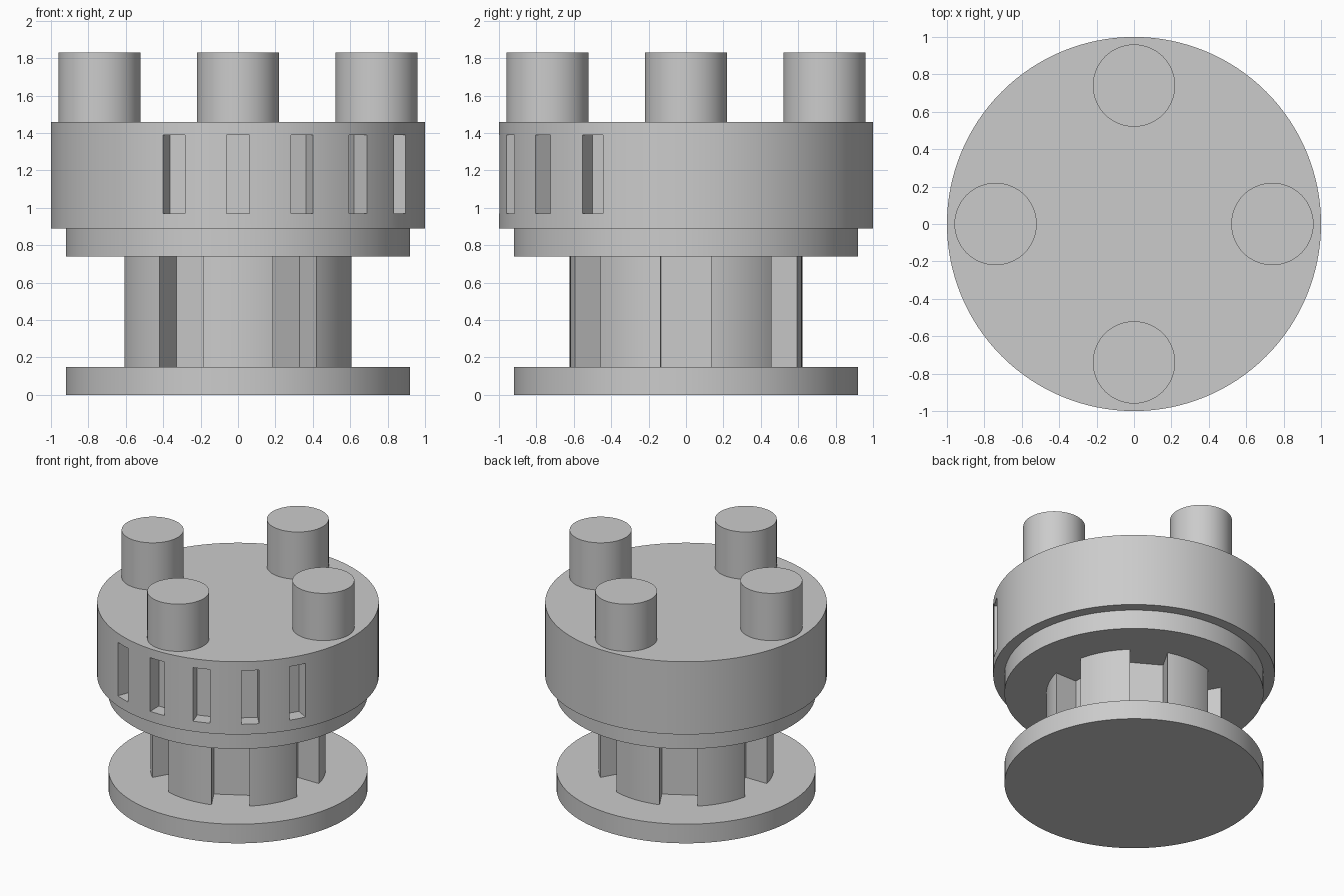
import bpy
import bmesh
from math import sin, cos, radians
from mathutils import Matrix

cube = bpy.data.objects.get("Cube")
if cube:
    bpy.data.objects.remove(cube, do_unlink=True)

# Single plain grey material
GREY = (0.6, 0.6, 0.6, 1.0)
grey = bpy.data.materials.new("plain_grey")
grey.use_nodes = True
grey.diffuse_color = GREY
grey.node_tree.nodes["Principled BSDF"].inputs["Base Color"].default_value = GREY


def make_object(name, bm):
    mesh = bpy.data.meshes.new(name)
    bm.to_mesh(mesh)
    bm.free()
    mesh.materials.append(grey)
    obj = bpy.data.objects.new(name, mesh)
    bpy.context.collection.objects.link(obj)
    return obj


def cylinder(name, radius, bottom, top, x=0, y=0, sides=96):
    bm = bmesh.new()
    bmesh.ops.create_cone(
        bm, cap_ends=True, segments=sides, radius1=radius, radius2=radius,
        depth=top - bottom,
        matrix=Matrix.Translation((x, y, (bottom + top) / 2)))
    return make_object(name, bm)


def cut_radial_slots(target, angles, width, inner, outer, bottom, top):
    """Cut box slots; angles run from the front (-y) towards +x."""
    bm = bmesh.new()
    for angle in angles:
        place = (Matrix.Rotation(radians(angle), 4, "Z")
                 @ Matrix.Translation((0, -(inner + outer) / 2, (bottom + top) / 2))
                 @ Matrix.Diagonal((width, outer - inner, top - bottom, 1)))
        bmesh.ops.create_cube(bm, size=1, matrix=place)
    cutter = make_object("slot_cutter", bm)
    cutter.hide_render = True
    mod = target.modifiers.new("slots", "BOOLEAN")
    mod.operation = "DIFFERENCE"
    mod.solver = "EXACT"
    mod.object = cutter
    bpy.context.view_layer.objects.active = target
    bpy.ops.object.modifier_apply(modifier=mod.name)
    bpy.data.objects.remove(cutter, do_unlink=True)


parts = []

# Base plate and the matching plate under the head
parts.append(cylinder("base_plate", 0.92, 0, 0.15))
parts.append(cylinder("upper_plate", 0.92, 0.74, 0.89))

# Column with six grooves
column = cylinder("grooved_column", 0.622, 0.15, 0.74)
cut_radial_slots(column, range(30, 390, 60), 0.27, 0.426, 0.8, 0.1, 0.8)
parts.append(column)

# Wide head with five window slots around the front
head = cylinder("head", 1.0, 0.89, 1.46, sides=128)
cut_radial_slots(head, range(-20, 80, 20), 0.125, 0.89, 1.2, 0.97, 1.39)
parts.append(head)

# Four studs on top
for name, angle in (("right", 180), ("front", 270), ("left", 0), ("back", 90)):
    a = radians(angle)
    parts.append(cylinder(name + "_stud", 0.22, 1.46, 1.83,
                          0.74 * cos(a), 0.74 * sin(a), sides=64))

# Smooth round sides, sharp rims
bpy.ops.object.select_all(action="DESELECT")
for part in parts:
    part.select_set(True)
bpy.context.view_layer.objects.active = parts[0]
bpy.ops.object.shade_smooth_by_angle(angle=radians(30))
